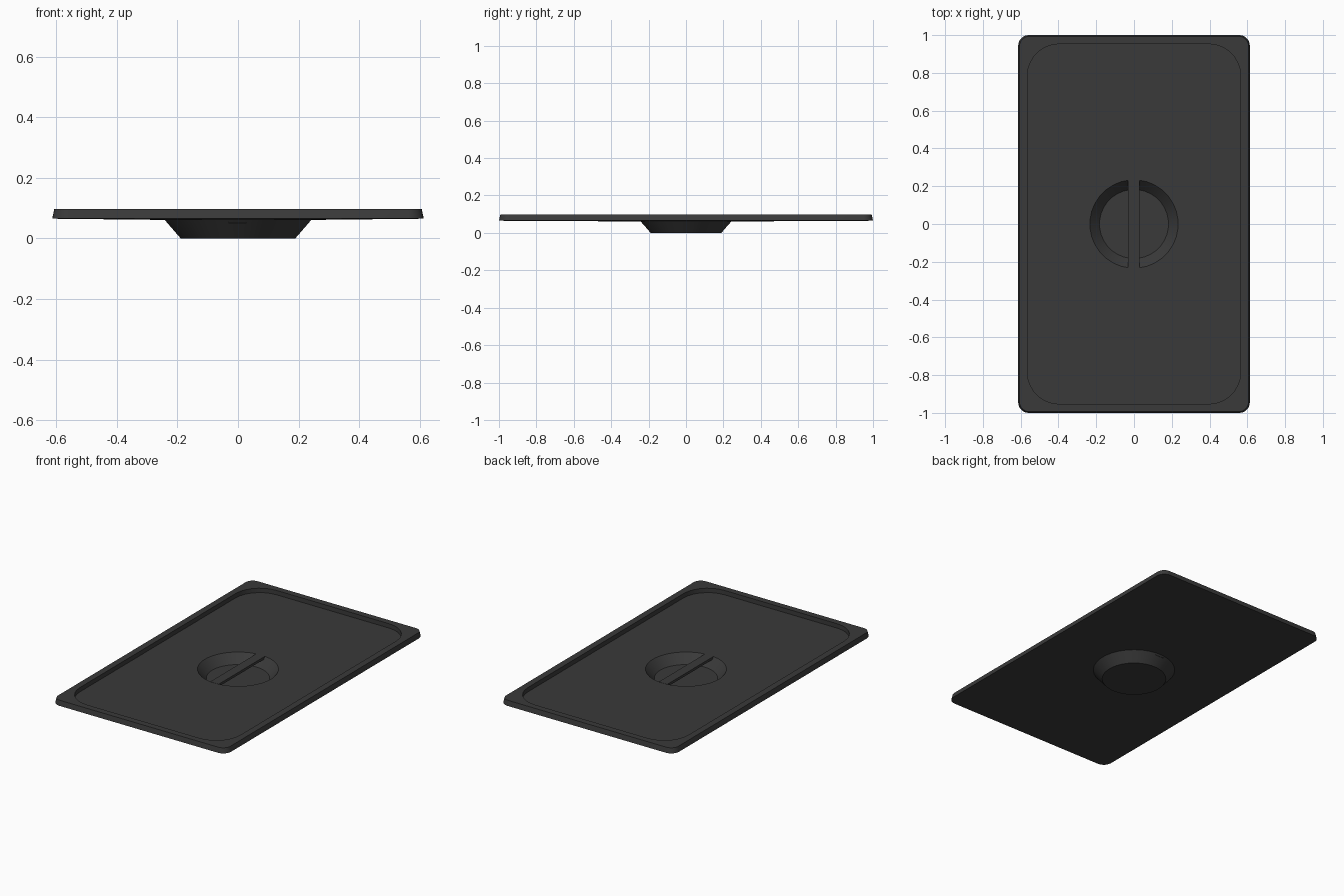
import bpy, bmesh
from math import sin, cos, pi

if "Cube" in bpy.data.objects:
    bpy.data.objects.remove(bpy.data.objects["Cube"])

SEG = 8  # points per quarter turn, shared by every ring

dark_grey = bpy.data.materials.new("dark_grey")
dark_grey.use_nodes = True
colour = (0.042, 0.042, 0.042, 1)
dark_grey.diffuse_color = colour
dark_grey.node_tree.nodes["Principled BSDF"].inputs["Base Color"].default_value = colour


def rounded_rect(hx, hy, r, z):
    pts = []
    for q, (sx, sy) in enumerate([(1, 1), (-1, 1), (-1, -1), (1, -1)]):
        for i in range(SEG):
            a = (q + i / (SEG - 1)) * pi / 2
            pts.append((sx * (hx - r) + r * cos(a), sy * (hy - r) + r * sin(a), z))
    return pts


def circle(r, z):
    n = 4 * SEG
    return [(r * cos((i + 0.5) * 2 * pi / n), r * sin((i + 0.5) * 2 * pi / n), z)
            for i in range(n)]


def finish(name, bm):
    bmesh.ops.recalc_face_normals(bm, faces=bm.faces)
    mesh = bpy.data.meshes.new(name)
    bm.to_mesh(mesh)
    bm.free()
    mesh.materials.append(dark_grey)
    obj = bpy.data.objects.new(name, mesh)
    bpy.context.collection.objects.link(obj)
    bpy.ops.object.select_all(action='DESELECT')
    obj.select_set(True)
    bpy.context.view_layer.objects.active = obj
    bpy.ops.object.shade_smooth_by_angle(angle=pi / 6)
    return obj


def skin(name, rings):
    """Closed solid lofted through rings of equal point count."""
    bm = bmesh.new()
    loops = [[bm.verts.new(p) for p in ring] for ring in rings]
    for a, b in zip(loops, loops[1:]):
        for i in range(len(a)):
            j = (i + 1) % len(a)
            bm.faces.new((a[i], a[j], b[j], b[i]))
    bm.faces.new(loops[0])
    bm.faces.new(loops[-1])
    return finish(name, bm)


# Lid: underside, raised rim, recessed panel and finger bowl
skin("lid", [
    circle(0.19, 0),
    circle(0.243, 0.061),
    rounded_rect(0.613, 1.0, 0.055, 0.065),
    rounded_rect(0.606, 0.993, 0.05, 0.097),
    rounded_rect(0.565, 0.953, 0.17, 0.097),
    rounded_rect(0.565, 0.953, 0.17, 0.069),
    circle(0.234, 0.066),
    circle(0.183, 0.01),
])

# Grip bar across the bowl, flush with the panel
bm = bmesh.new()
bmesh.ops.create_cube(bm, size=1)
bmesh.ops.scale(bm, vec=(0.06, 0.468, 0.016), verts=bm.verts)
bmesh.ops.translate(bm, vec=(-0.002, 0, 0.059), verts=bm.verts)
finish("grip_bar", bm)
